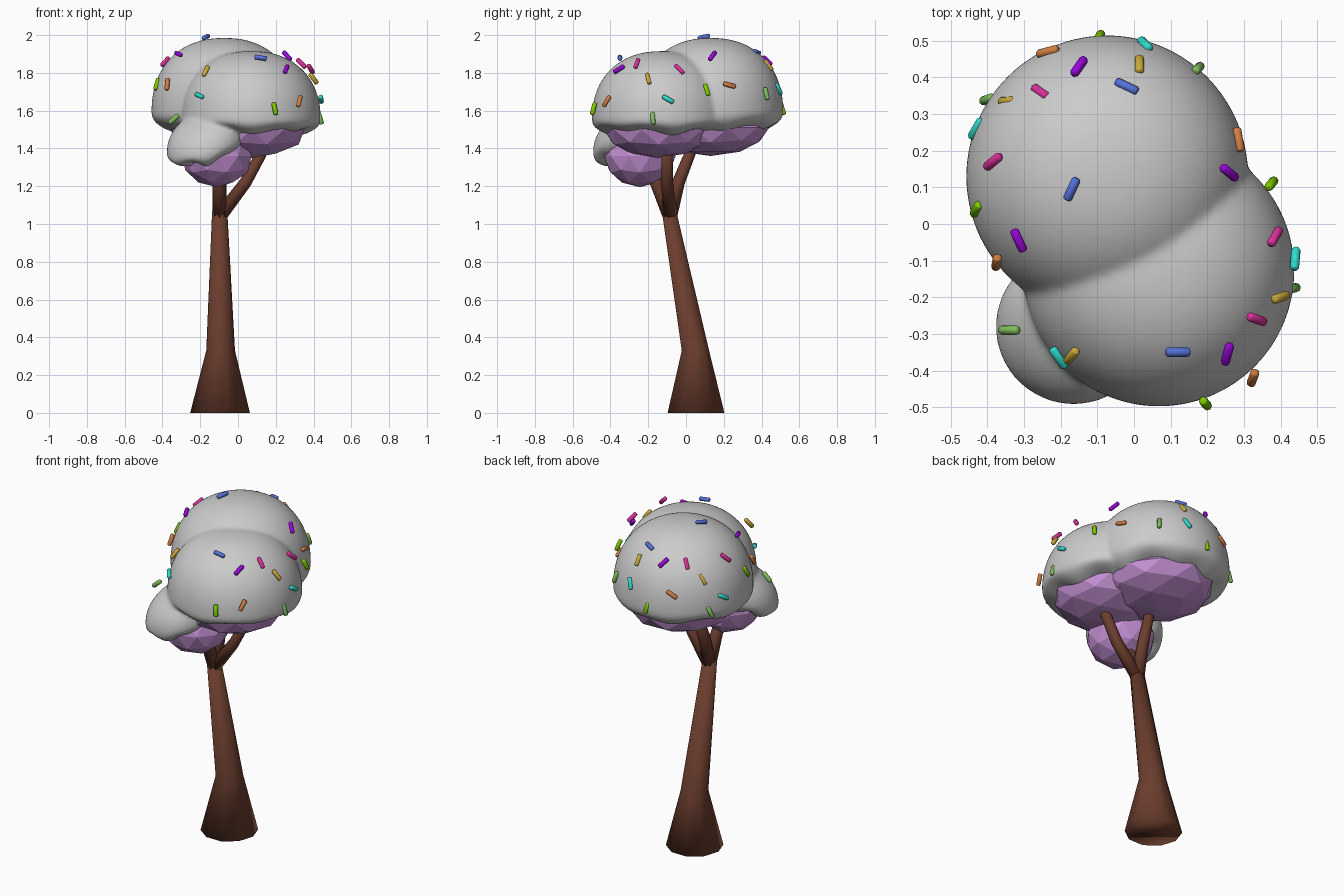
import bpy, bmesh, math
from mathutils import Vector, Matrix

if "Cube" in bpy.data.objects:
    bpy.data.objects.remove(bpy.data.objects["Cube"])


def material(name, rgb):
    m = bpy.data.materials.new(name)
    m.diffuse_color = (*rgb, 1)
    m.use_nodes = True
    m.node_tree.nodes["Principled BSDF"].inputs["Base Color"].default_value = m.diffuse_color
    return m


def finish(name, bm, mat=None, smooth=True):
    bmesh.ops.recalc_face_normals(bm, faces=bm.faces)
    for f in bm.faces:
        f.smooth = smooth
    me = bpy.data.meshes.new(name)
    bm.to_mesh(me)
    bm.free()
    ob = bpy.data.objects.new(name, me)
    bpy.context.collection.objects.link(ob)
    if mat:
        me.materials.append(mat)
    return ob


def loft(bm, pts, sides=10, level=False):
    """Tapered tube through (x, y, z, radius) points."""
    rings = []
    for i, (x, y, z, r) in enumerate(pts):
        a = Vector(pts[max(i - 1, 0)][:3])
        b = Vector(pts[min(i + 1, len(pts) - 1)][:3])
        q = Matrix.Identity(3) if level else (b - a).to_track_quat('Z', 'Y').to_matrix()
        rings.append([bm.verts.new(Vector((x, y, z)) + q @ Vector(
            (r * math.cos(t), r * math.sin(t), 0)))
            for t in (math.tau * k / sides for k in range(sides))])
    for lo, hi in zip(rings, rings[1:]):
        for k in range(sides):
            j = (k + 1) % sides
            bm.faces.new((lo[k], lo[j], hi[j], hi[k]))
    bm.faces.new(rings[0][::-1])
    bm.faces.new(rings[-1])


# Trunk and the three limbs
bark = material("bark", (0.147, 0.047, 0.027))
bm = bmesh.new()
loft(bm, [(-0.095, 0.053, 0, 0.158), (-0.092, 0.05, 0.33, 0.076),
          (-0.097, -0.09, 1.07, 0.04)], level=True)
finish("trunk", bm, bark)
limbs = {
    "front_limb": [(-0.097, -0.085, 1.04, 0.038), (-0.1, -0.15, 1.2, 0.034), (-0.11, -0.22, 1.36, 0.03)],
    "right_limb": [(-0.09, -0.085, 1.05, 0.037), (0.04, -0.1, 1.22, 0.032), (0.15, -0.1, 1.42, 0.028)],
    "back_limb": [(-0.097, -0.085, 1.04, 0.038), (-0.095, -0.04, 1.22, 0.034), (-0.085, 0.04, 1.42, 0.028)],
}
for name, pts in limbs.items():
    bm = bmesh.new()
    loft(bm, pts, 8)
    finish(name, bm, bark)

# Faceted foliage clumps showing under the icing
leaf = material("foliage", (0.55, 0.28, 0.65))
clumps = {
    "back_clump": ((-0.06, 0.13, 1.51), (0.31, 0.31, 0.15)),
    "right_clump": ((0.075, -0.145, 1.5), (0.29, 0.29, 0.15)),
    "front_clump": ((-0.11, -0.245, 1.36), (0.19, 0.19, 0.165)),
}
for name, (c, s) in clumps.items():
    bm = bmesh.new()
    bmesh.ops.create_icosphere(bm, subdivisions=2, radius=1,
                               matrix=Matrix.LocRotScale(Vector(c), None, Vector(s)))
    finish(name, bm, leaf, smooth=False)

# Icing: three domes with wavy hems, fused; (centre, plan radius, rise, drop, tilt)
domes = [
    ((-0.073, 0.13, 1.59), 0.385, 0.395, 0.12, 0),
    ((0.068, -0.128, 1.55), 0.37, 0.365, 0.085, 0),
    ((-0.165, -0.28, 1.43), 0.212, 0.17, 0.09, 0.25),
]
bm = bmesh.new()
for c, r, rise, drop, tilt in domes:
    new = bmesh.ops.create_icosphere(bm, subdivisions=5, radius=1)["verts"]
    for v in new:
        x, y, z = v.co
        k = (math.hypot(x, y) ** 2.25 + abs(z) ** 2.25) ** (-1 / 2.25)
        x, y, z = x * k, y * k, z * k
        h = z * rise if z > 0 else z * drop
        if z < 0:
            ang = math.atan2(y, x)
            h -= 0.013 * -z * (math.sin(7 * ang) + math.sin(4 * ang + 1))
        v.co = Vector(c) + Vector((x * r, y * r, h + tilt * r * (x + y)))
icing = finish("icing", bm)
rm = icing.modifiers.new("fuse", 'REMESH')
rm.mode = 'VOXEL'
rm.voxel_size = 0.012
rm.use_smooth_shade = True
sm = icing.modifiers.new("soften", 'SMOOTH')
sm.factor = 0.5
sm.iterations = 8


def surface_normal(p):
    """Outward direction of the dome nearest to p."""
    best = None
    for c, r, rise, drop, tilt in domes:
        d = p - Vector(c)
        g = Vector((d.x / r**2, d.y / r**2, d.z / rise**2))
        val = d.dot(g)
        if best is None or val < best[0]:
            best = (val, g.normalized())
    return best[1]


# Sprinkles: (x, y, z, heading seen from above)
sprinkles = {
    "pink": ((0.7, 0.03, 0.32), [(-0.255, 0.36, 1.86, -35), (-0.385, 0.17, 1.86, 40),
             (0.335, -0.26, 1.85, -20), (0.385, -0.035, 1.82, 60)]),
    "cyan": ((0.03, 0.7, 0.6), [(0.03, 0.49, 1.715, -45), (-0.43, 0.26, 1.67, 60),
             (-0.205, -0.365, 1.68, -55), (0.44, -0.095, 1.66, 85)]),
    "yellow": ((0.6, 0.41, 0.04), [(0.015, 0.435, 1.84, 90), (-0.345, 0.335, 1.78, 5),
               (-0.17, -0.36, 1.81, 50), (0.4, -0.2, 1.77, 20)]),
    "purple": ((0.32, 0.002, 0.7), [(-0.15, 0.43, 1.865, 55), (-0.315, -0.045, 1.9, -65),
               (0.255, -0.355, 1.82, 75), (0.26, 0.14, 1.89, -40)]),
    "blue": ((0.09, 0.17, 0.7), [(-0.02, 0.375, 1.91, -25), (-0.17, 0.095, 1.99, 65),
             (0.12, -0.35, 1.88, 0)]),
    "orange": ((0.64, 0.21, 0.055), [(-0.235, 0.47, 1.71, 15), (-0.375, -0.105, 1.74, 80),
               (0.325, -0.42, 1.65, 70), (0.285, 0.23, 1.735, -80)]),
    "lime": ((0.21, 0.6, 0.0), [(-0.095, 0.51, 1.61, 60), (-0.43, 0.04, 1.74, 60),
             (0.195, -0.49, 1.61, -50), (0.375, 0.11, 1.71, 50)]),
    "green": ((0.21, 0.52, 0.11), [(0.175, 0.425, 1.69, 45), (-0.4, 0.34, 1.6, 20),
              (-0.34, -0.29, 1.555, 0), (0.435, -0.175, 1.56, 10)]),
}
for colour, (rgb, spots) in sprinkles.items():
    mat = material(colour + "_sugar", rgb)
    bm = bmesh.new()
    for x, y, z, deg in spots:
        p, a = Vector((x, y, z)), math.radians(deg)
        n = surface_normal(p)
        d = Vector((math.cos(a), math.sin(a), 0))
        d.z = -(n.x * d.x + n.y * d.y) / max(n.z, 0.3)
        d.normalize()
        loft(bm, [(*(p + d * t), r) for t, r in
                  ((-0.033, 0.009), (-0.028, 0.0125), (0.028, 0.0125), (0.033, 0.009))], 8)
    ob = finish(colour + "_sprinkles", bm, mat)
